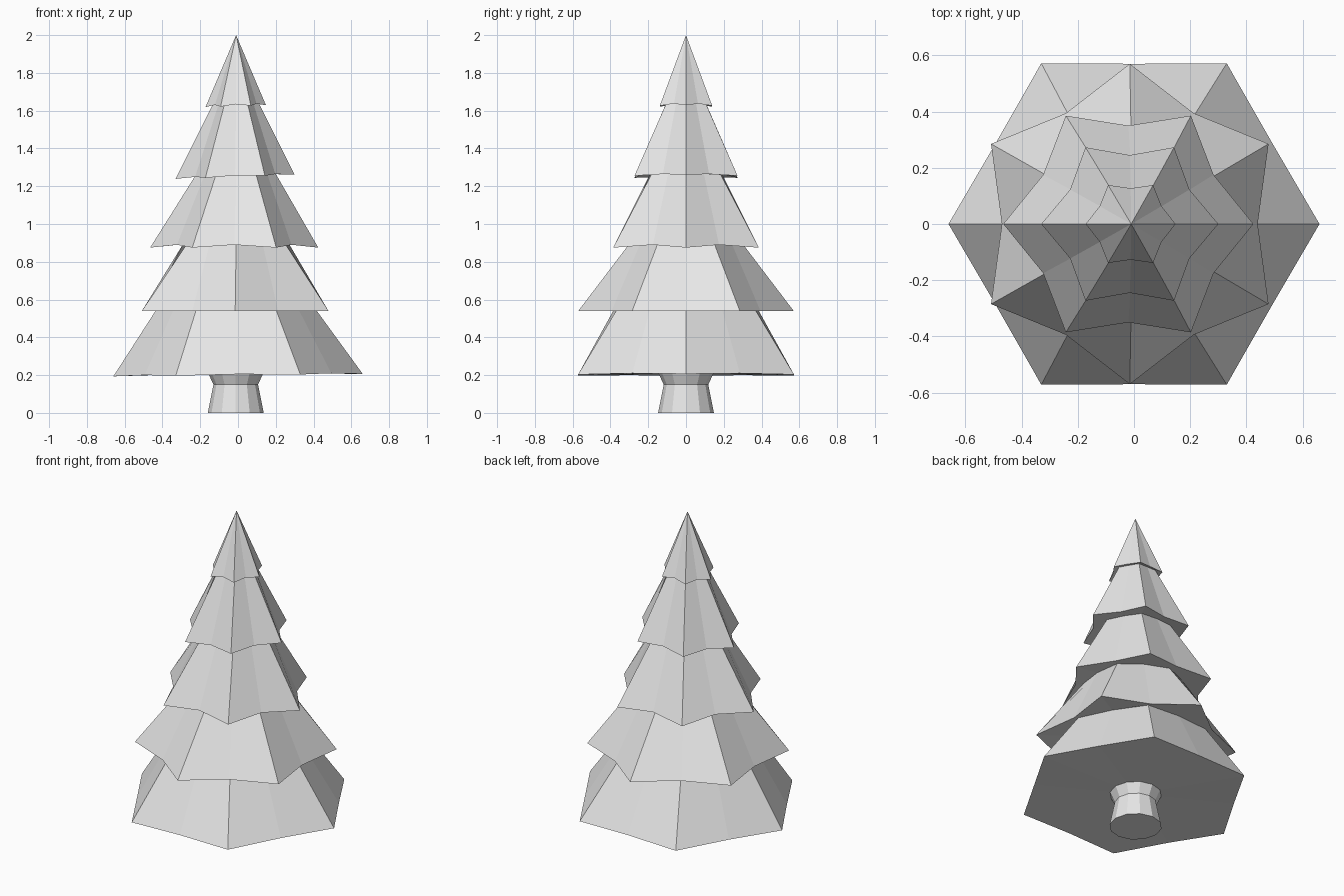
import bpy, bmesh
from math import cos, sin, pi

cube = bpy.data.objects.get("Cube")
if cube:
    bpy.data.objects.remove(cube)

grey = bpy.data.materials.new("plain_grey")
grey.use_nodes = True
colour = (0.8, 0.8, 0.8, 1)
grey.diffuse_color = colour
grey.node_tree.nodes["Principled BSDF"].inputs["Base Color"].default_value = colour

SIDES = 12


def ring(bm, cx, even, odd, z, z_odd=None, tilt=0):
    """Twelve corners alternating between two radii."""
    verts = []
    for i in range(SIDES):
        a = 2 * pi * i / SIDES
        r = odd if i % 2 else even
        h = z_odd if i % 2 and z_odd is not None else z
        x = r * cos(a)
        verts.append(bm.verts.new((cx + x, r * sin(a), h + tilt * x)))
    return verts


def bridge(bm, low, high):
    for i in range(SIDES):
        j = (i + 1) % SIDES
        bm.faces.new((low[i], low[j], high[j], high[i]))


def finish(bm, name):
    bmesh.ops.recalc_face_normals(bm, faces=bm.faces)
    mesh = bpy.data.meshes.new(name)
    bm.to_mesh(mesh)
    bm.free()
    mesh.materials.append(grey)
    bpy.context.collection.objects.link(bpy.data.objects.new(name, mesh))


# Trunk: flared at the foot and where it meets the branches
bm = bmesh.new()
rings = [ring(bm, -0.012, r, r, z) for r, z in ((0.148, 0), (0.118, 0.15), (0.146, 0.21))]
bm.faces.new(rings[0])
for low, high in zip(rings, rings[1:]):
    bridge(bm, low, high)
finish(bm, "trunk")

# Branch tiers: centre x, rim radii, rim heights, tilt, then neck radii and height
tiers = [
    (0.0, 0.66, 0.57, 0.2, 0.205, 0.01, 0.42, 0.38, 0.55),
    (-0.015, 0.455, 0.57, 0.54, 0.54, 0.0, 0.28, 0.3, 0.895),
    (-0.02, 0.445, 0.35, 0.875, 0.89, 0.0, 0.21, 0.19, 1.265),
    (-0.015, 0.315, 0.245, 1.25, 1.257, 0.035, 0.12, 0.105, 1.64),
    (-0.012, 0.16, 0.127, 1.624, 1.634, 0.03, None, None, 2.0),
]
bm = bmesh.new()
below = ring(bm, -0.012, 0.146, 0.146, 0.21)
for cx, even, odd, z, z_odd, tilt, neck_even, neck_odd, top in tiers:
    rim = ring(bm, cx, even, odd, z, z_odd, tilt)
    bridge(bm, below, rim)
    if neck_even:
        below = ring(bm, -0.01, neck_even, neck_odd, top)
        bridge(bm, rim, below)
    else:
        tip = bm.verts.new((-0.01, 0, top))
        for i in range(SIDES):
            bm.faces.new((rim[i], rim[(i + 1) % SIDES], tip))
finish(bm, "branches")
